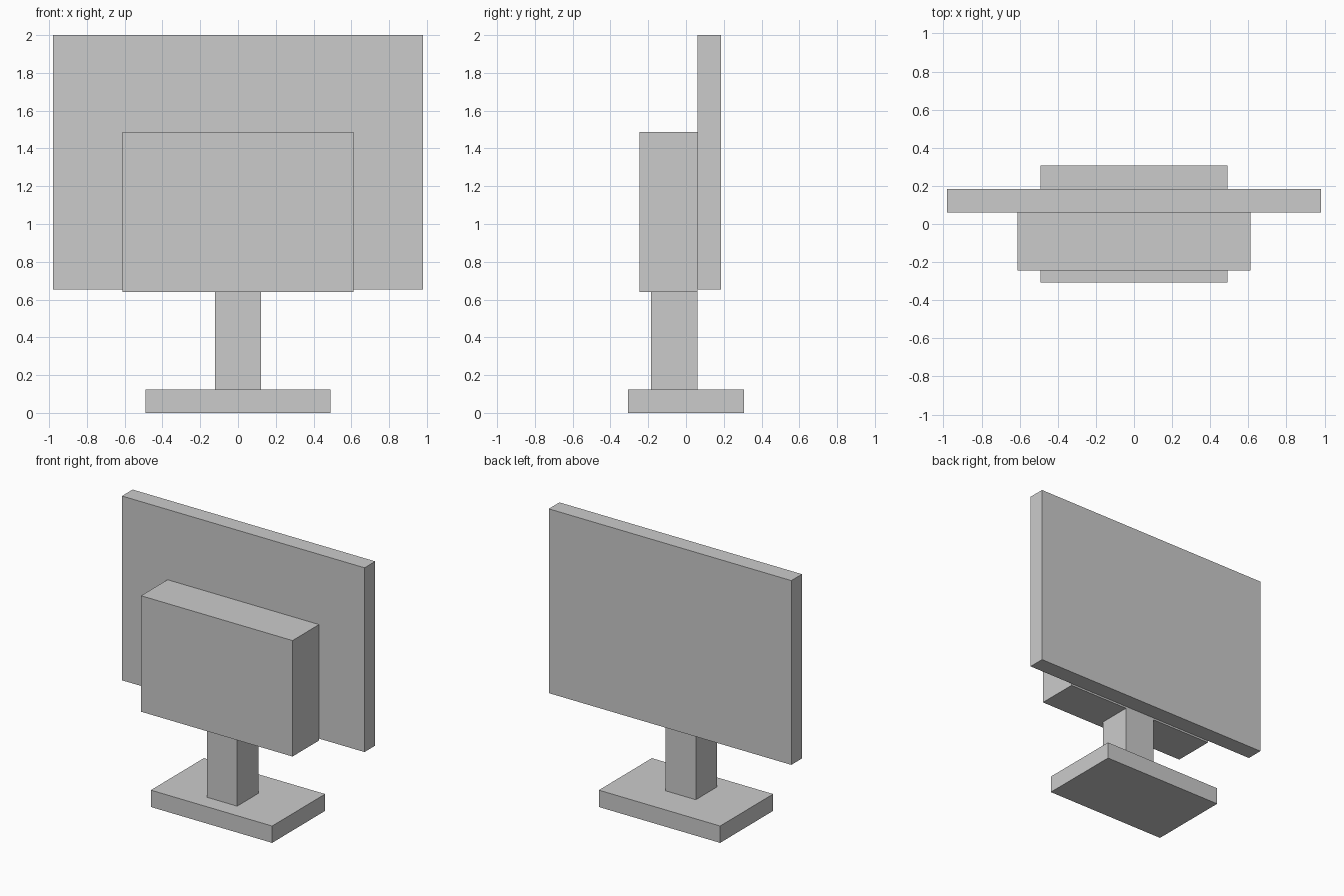
import bpy

if "Cube" in bpy.data.objects:
    bpy.data.objects.remove(bpy.data.objects["Cube"])


def box(name, x_half, y0, y1, z0, z1):
    """Box centred on x = 0, given by its y and z extents."""
    bpy.ops.mesh.primitive_cube_add(size=1, location=(0, (y0 + y1) / 2, (z0 + z1) / 2))
    obj = bpy.context.object
    obj.name = name
    obj.scale = (2 * x_half, y1 - y0, z1 - z0)
    bpy.ops.object.transform_apply(location=False, rotation=False, scale=True)
    return obj


# Foot plate and stand
box("base", 0.49, -0.306, 0.306, 0.0, 0.123)
box("neck", 0.122, -0.184, 0.061, 0.123, 0.64)

# Housing and the wide panel attached to it
box("rear_housing", 0.612, -0.245, 0.061, 0.64, 1.487)
box("screen_panel", 0.98, 0.061, 0.184, 0.654, 2.0)
